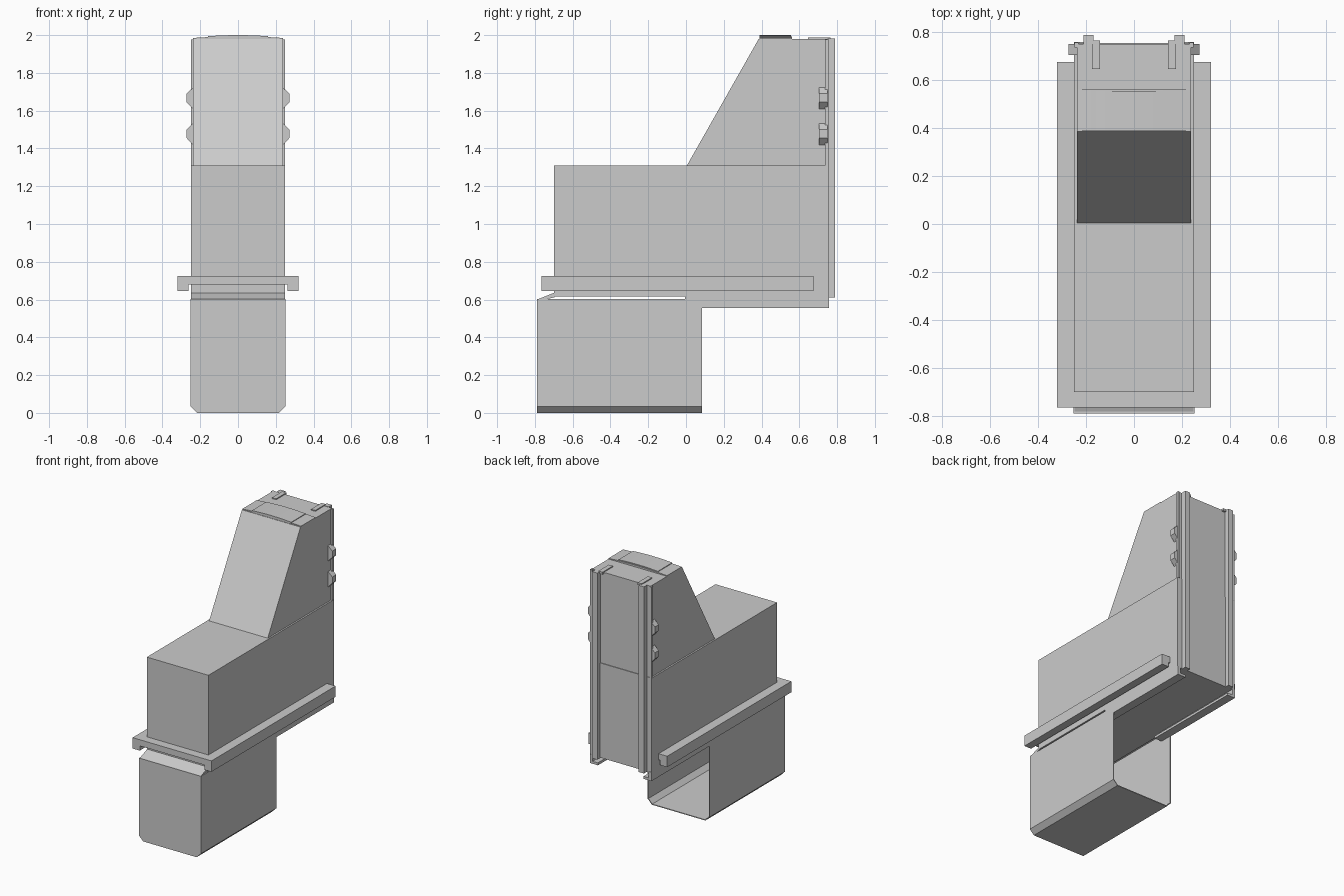
import bpy, bmesh

if "Cube" in bpy.data.objects:
    bpy.data.objects.remove(bpy.data.objects["Cube"])


def prism(name, pts, axis, lo, hi):
    """Extrude a closed 2D profile along 'x' (pts are y,z) or 'y' (pts are x,z)."""
    bm = bmesh.new()
    place = (lambda p: (lo, *p)) if axis == 'x' else (lambda p: (p[0], lo, p[1]))
    face = bm.faces.new([bm.verts.new(place(p)) for p in pts])
    ext = bmesh.ops.extrude_face_region(bm, geom=[face])
    move = (hi - lo, 0, 0) if axis == 'x' else (0, hi - lo, 0)
    bmesh.ops.translate(bm, vec=move,
                        verts=[v for v in ext['geom'] if isinstance(v, bmesh.types.BMVert)])
    bmesh.ops.recalc_face_normals(bm, faces=bm.faces)
    me = bpy.data.meshes.new(name)
    bm.to_mesh(me)
    bm.free()
    ob = bpy.data.objects.new(name, me)
    bpy.context.collection.objects.link(ob)
    return ob


def box(name, x, y, z):
    return prism(name, [(x[0], z[0]), (x[1], z[0]), (x[1], z[1]), (x[0], z[1])], 'y', *y)


def mirrored(ob):
    ob.modifiers.new("mirror", 'MIRROR')
    return ob


# Main housing and sloped tower
box("main_housing", (-0.25, 0.25), (-0.70, 0.755), (0.615, 1.31))
prism("tower", [(0.005, 1.31), (0.385, 1.98), (0.75, 1.98), (0.75, 1.31)], 'x', -0.238, 0.238)

# Gently arched cap on the tower, with a raised centre panel
def arch(w, crown, drop, base, n=8):
    xs = [-w + 2 * w * i / n for i in range(n + 1)]
    return [(-w, base)] + [(x, crown - drop * (x / w) ** 2) for x in xs] + [(w, base)]

prism("cap", arch(0.238, 1.993, 0.008, 1.975), 'y', 0.39, 0.56)
prism("cap_panel", arch(0.16, 2.0, 0.006, 1.98), 'y', 0.388, 0.555)

# Rear vertical rails and their top hooks
mirrored(box("rear_rail", (0.168, 0.21), (0.75, 0.788), (0.612, 1.982)))
mirrored(box("top_hook", (0.142, 0.176), (0.645, 0.765), (1.97, 1.987)))
mirrored(box("corner_strip", (0.232, 0.248), (0.735, 0.757), (1.31, 1.978)))

# Side catches on the tower
for i, z in enumerate((1.60, 1.41)):
    mirrored(prism(f"side_catch_{i + 1}",
                   [(0.23, z), (0.272, z + 0.045), (0.272, z + 0.09), (0.23, z + 0.13)],
                   'y', 0.705, 0.75))

# U-shaped mounting flange around the housing
mirrored(prism("side_flange",
               [(0.262, 0.645), (0.32, 0.645), (0.32, 0.725), (0.248, 0.725),
                (0.248, 0.68), (0.262, 0.68)], 'y', -0.765, 0.675))
box("front_flange", (-0.25, 0.25), (-0.765, -0.69), (0.68, 0.725))

# Guide rails below the housing
mirrored(prism("guide_rail",
               [(0.25, 0.62), (0.25, 0.555), (0.185, 0.555), (0.185, 0.573),
                (0.228, 0.573), (0.228, 0.62)], 'y', -0.005, 0.758))

# Open-backed bin with chamfered lower edges
t, c = 0.006, 0.035
outer = [(-0.252, 0.603), (-0.252, c), (-0.252 + c, 0), (0.252 - c, 0), (0.252, c), (0.252, 0.603)]
inner = [(0.252 - t, 0.603), (0.252 - t, c + 0.003), (0.249 - c, t), (c - 0.249, t),
         (t - 0.252, c + 0.003), (t - 0.252, 0.603)]
prism("bin_shell", outer + inner, 'y', -0.788, 0.085)
prism("bin_front", outer, 'y', -0.79, -0.78)
prism("bin_front_lip", [(-0.788, 0.60), (-0.695, 0.637), (-0.695, 0.612), (-0.75, 0.60)],
      'x', -0.248, 0.248)
